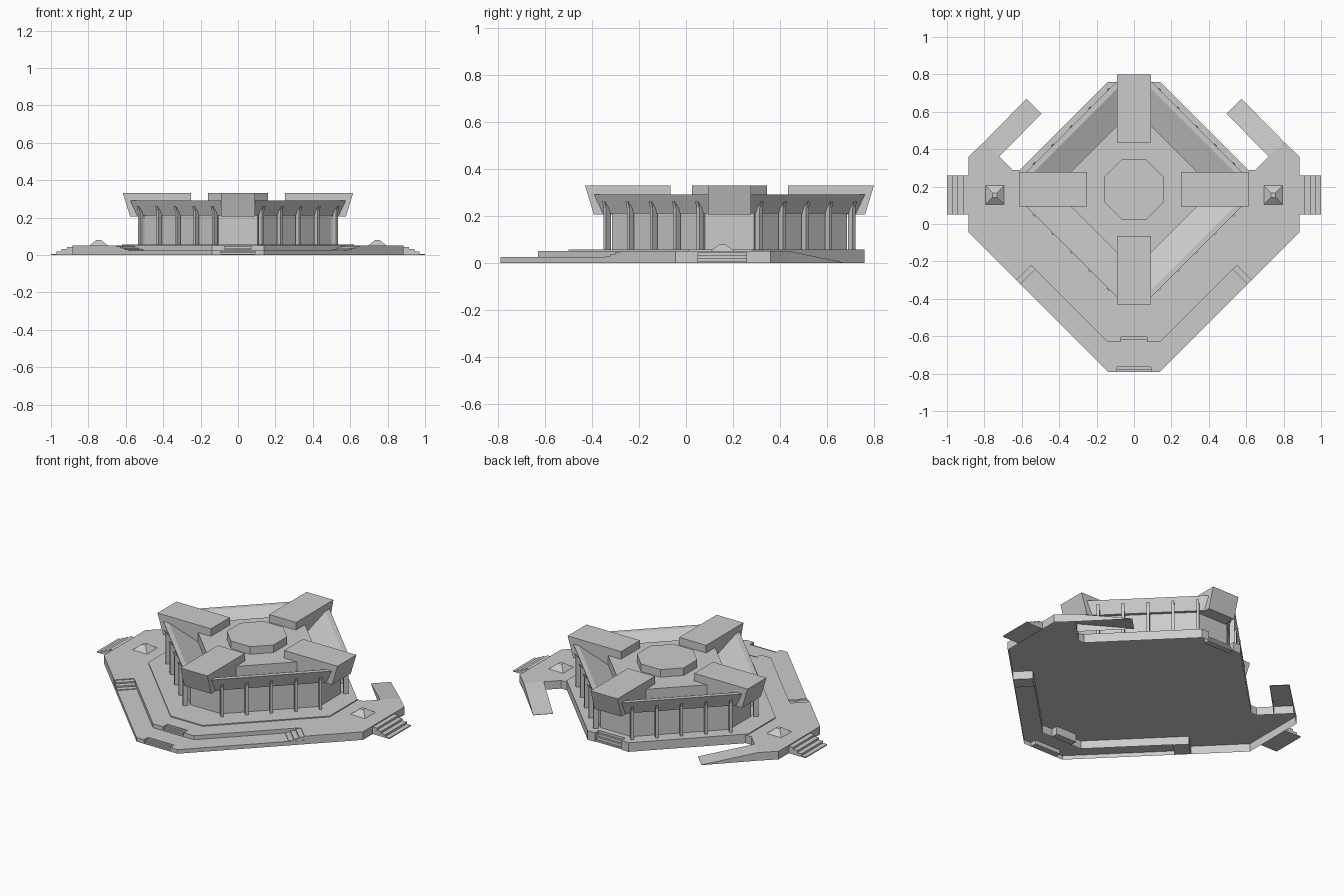
import bpy, bmesh, math
from mathutils import Matrix, Vector

if "Cube" in bpy.data.objects:
    bpy.data.objects.remove(bpy.data.objects["Cube"])

CY = 0.185          # centre of the pavilion in y


def make(name, bm):
    bmesh.ops.recalc_face_normals(bm, faces=bm.faces)
    me = bpy.data.meshes.new(name)
    bm.to_mesh(me)
    bm.free()
    ob = bpy.data.objects.new(name, me)
    bpy.context.collection.objects.link(ob)
    return ob


def loft(name, rings, bottom=True, top=True):
    """Skin a list of closed rings of 3D points."""
    bm = bmesh.new()
    vs = [[bm.verts.new(p) for p in ring] for ring in rings]
    n = len(vs[0])
    for a, b in zip(vs, vs[1:]):
        for i in range(n):
            j = (i + 1) % n
            bm.faces.new((a[i], a[j], b[j], b[i]))
    if top:
        bm.faces.new(vs[-1])
    bm.normal_update()
    if bottom:
        bm.faces.new(vs[0][::-1])
    return make(name, bm)


def prism(name, pts, z0, z1, bottom=False):
    return loft(name, [[(x, y, z) for x, y in pts] for z in (z0, z1)], bottom)


def mirrored(half):
    """Complete a right-half outline with its left half."""
    return half + [(-x, y) for x, y in reversed(half)]


def octagon(r, s, z):
    c = s - r
    pts = [(r, -c), (r, c), (c, r), (-c, r), (-r, c), (-r, -c), (-c, -r), (c, -r)]
    return [(x, y + CY, z) for x, y in pts]


def extrude(name, profile, half_w, angle, loc):
    """(outward, z) profile extruded sideways, turned to face angle."""
    m = Matrix.Translation(Vector((loc[0], loc[1], 0))) @ Matrix.Rotation(math.radians(angle), 4, 'Z')
    return loft(name, [[m @ Vector((r, y, z)) for r, z in profile] for y in (-half_w, half_w)])


def stairs(name, loc, angle, half_w, run, z_top, z_bot, n):
    prof = [(0, 0)] + [(0, z_top)]
    for i in range(n):
        z = z_top + (z_bot - z_top) * (i + 0.5) / n
        prof += [(run * i / n, z), (run * (i + 1) / n, z)]
    prof += [(run, 0)]
    prof.pop(1)
    return extrude(name, prof, half_w, angle, loc)


# Terraces, open underneath
upper = [(0.07, -0.59), (0.07, -0.63), (0.14, -0.63), (0.57, -0.20), (0.65, -0.28),
         (0.885, -0.045), (0.885, 0.36), (0.80, 0.44), (0.72, 0.36), (0.65, 0.29),
         (0.61, 0.29), (0.14, 0.76), (0.09, 0.76), (0.09, 0.72)]
prism("upper_terrace", mirrored(upper), 0, 0.05)
lower = [(0.09, -0.75), (0.09, -0.79), (0.14, -0.79), (0.65, -0.28), (0.57, -0.20), (0.14, -0.63)]
prism("lower_terrace", mirrored(lower), 0, 0.025)
plinth = [(0.11, -0.50), (0.62, 0.01), (0.62, 0.28), (0.14, 0.76), (0.09, 0.76), (0.09, 0.72)]
prism("pavilion_plinth", mirrored(plinth), 0.05, 0.056)

# Front and back stairs set into the terraces
stairs("front_outer_stairs", (0, -0.75), -90, 0.09, 0.04, 0.025, 0, 3)
stairs("front_inner_stairs", (0, -0.59), -90, 0.07, 0.04, 0.05, 0.025, 3)
stairs("back_stairs", (0, 0.72), 90, 0.09, 0.035, 0.05, 0, 3)

for s, side in ((1, "right"), (-1, "left")):
    # Side entrance stairs
    stairs(side + "_stairs", (s * 0.885, 0.155), 0 if s > 0 else 180, 0.105, 0.115, 0.05, 0, 4)
    # Steps at the end of the lower terrace
    stairs(side + "_terrace_steps", (s * 0.61, -0.24), -135 if s > 0 else -45,
           0.055, 0.09, 0.05, 0.025, 3)
    # Curving-back ramp arm
    low = [(0.80, 0.44), (0.575, 0.67), (0.495, 0.59), (0.72, 0.36)]
    loft(side + "_ramp", [[(s * x, y, 0) for x, y in low],
                          [(s * x, y, z) for (x, y), z in zip(low, (0.05, 0.002, 0.002, 0.05))]],
         bottom=False)
    # Small skylight beside the entrance
    loft(side + "_skylight", [[(s * 0.745 + h * a, 0.155 + h * b, z)
                               for a, b in ((-1, -1), (1, -1), (1, 1), (-1, 1))]
                              for h, z in ((0.05, 0.05), (0.012, 0.08))], bottom=False)

# Pavilion walls
loft("pavilion_walls", [octagon(0.50, 0.605, z) for z in (0.05, 0.215)])

# Roof: flared fascia, rim, sloping gutter and raised centre deck
loft("roof", [octagon(0.545, 0.63, 0.21), octagon(0.577, 0.668, 0.29), octagon(0.54, 0.63, 0.29),
              octagon(0.34, 0.43, 0.225), octagon(0.34, 0.43, 0.283)])
loft("roof_lantern", [octagon(0.16, 0.226, z) for z in (0.27, 0.33)])

# Four roof wings
for k, n in enumerate(("right", "back", "left", "front")):
    extrude(n + "_roof_wing", [(0.25, 0.215), (0.25, 0.33), (0.615, 0.33), (0.577, 0.205), (0.50, 0.205)],
            0.092, 90 * k, (0, CY))

# Posts along the four diagonal faces, slanted at the top
for sx in (1, -1):
    for sy in (1, -1):
        ang = math.degrees(math.atan2(sy, sx))
        for i in range(5):
            x = 0.125 + i * 0.099
            extrude("post", [(-0.015, 0.05), (0.013, 0.05), (0.013, 0.235), (0.022, 0.262), (-0.015, 0.22)],
                    0.008, ang, (sx * x, CY + sy * (0.646 - x)))
